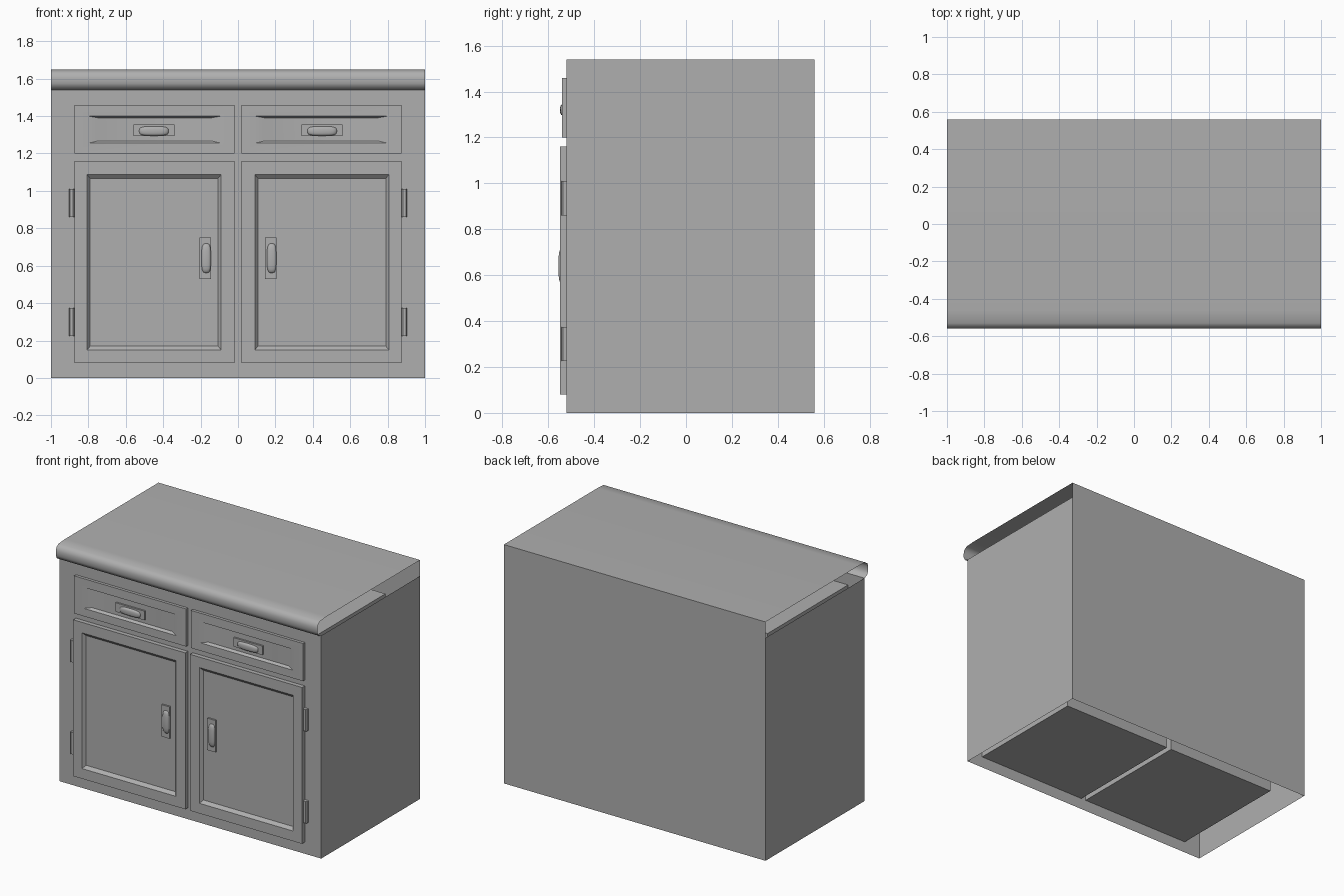
import bpy, bmesh, math
from mathutils import Matrix

if "Cube" in bpy.data.objects:
    bpy.data.objects.remove(bpy.data.objects["Cube"])

FRONT, BACK = -0.52, 0.56

# Mid grey paint shared by every part
grey = bpy.data.materials.new("grey_paint")
grey.diffuse_color = (0.43, 0.43, 0.43, 1)
grey.use_nodes = True
grey.node_tree.nodes["Principled BSDF"].inputs["Base Color"].default_value = grey.diffuse_color


def finish(bm, name, smooth=None):
    bmesh.ops.recalc_face_normals(bm, faces=bm.faces)
    me = bpy.data.meshes.new(name)
    bm.to_mesh(me)
    bm.free()
    me.materials.append(grey)
    ob = bpy.data.objects.new(name, me)
    bpy.context.collection.objects.link(ob)
    if smooth:
        bpy.ops.object.select_all(action='DESELECT')
        ob.select_set(True)
        bpy.context.view_layer.objects.active = ob
        bpy.ops.object.shade_smooth_by_angle(angle=math.radians(smooth))
    return ob


def add_box(bm, x0, x1, y0, y1, z0, z1):
    m = Matrix.Translation(((x0 + x1) / 2, (y0 + y1) / 2, (z0 + z1) / 2))
    m = m @ Matrix.Diagonal((abs(x1 - x0), y1 - y0, z1 - z0, 1))
    return bmesh.ops.create_cube(bm, size=1, matrix=m)['verts']


def open_box(name, x0, x1, z0, z1, depth):
    # Compartment shell without its front face
    bm = bmesh.new()
    add_box(bm, x0, x1, FRONT, depth, z0, z1)
    front = [f for f in bm.faces if f.calc_center_median().y < FRONT + 1e-4]
    bmesh.ops.delete(bm, geom=front, context='FACES')
    return finish(bm, name)


def recessed_panel(name, outer, rim, floor, y_front, y_floor, smooth=None):
    # Stacked rectangles (x0, x1, z0, z1) joined from the back edge to the recess floor
    bm = bmesh.new()
    rings = []
    for (x0, x1, z0, z1), y in ((outer, FRONT), (outer, y_front), (rim, y_front), (floor, y_floor)):
        rings.append([bm.verts.new((x, y, z)) for x, z in ((x0, z0), (x1, z0), (x1, z1), (x0, z1))])
    for a, b in zip(rings, rings[1:]):
        for i in range(4):
            j = (i + 1) % 4
            bm.faces.new((a[i], a[j], b[j], b[i]))
    bm.faces.new(rings[-1])
    return finish(bm, name, smooth)


def handle(name, x, z, y, upright):
    # Back plate with a rounded pull, lying along x or turned upright
    bm = bmesh.new()
    add_box(bm, -0.11, 0.11, -0.012, 0, -0.031, 0.031)
    pull = bmesh.ops.create_uvsphere(bm, u_segments=20, v_segments=12, radius=1)['verts']
    for v in pull:
        sx, sy, sz = (math.copysign(abs(c) ** 0.6, c) for c in v.co)
        v.co = (sx * 0.081, min(sy, 0) * 0.026, sz * 0.026 - 0.005)
    ob = finish(bm, name, 40)
    ob.location = (x, y, z)
    if upright:
        ob.rotation_euler = (0, -math.pi / 2, 0)
    return ob


# Cabinet walls: open at the bottom, back reaches up to the worktop
bm = bmesh.new()
corners = [(-1, FRONT, 1.54), (1, FRONT, 1.54), (1, BACK, 1.54), (-1, BACK, 1.54)]
for i in range(4):
    (xa, ya, h), (xb, yb, _) = corners[i], corners[(i + 1) % 4]
    h = 1.65 if i == 2 else h
    bm.faces.new([bm.verts.new(p) for p in ((xa, ya, 0), (xb, yb, 0), (xb, yb, h), (xa, ya, h))])
finish(bm, "cabinet_walls")

# Worktop: sheet with a rolled front edge, open at the ends
profile = [(BACK, 1.65), (-0.46, 1.65), (-0.53, 1.645), (-0.553, 1.63),
           (-0.56, 1.605), (-0.56, 1.575), (-0.548, 1.55), (FRONT, 1.54)]
bm = bmesh.new()
rows = [[bm.verts.new((x, y, z)) for x in (-1, 1)] for y, z in profile]
for a, b in zip(rows, rows[1:]):
    bm.faces.new((a[0], a[1], b[1], b[0]))
finish(bm, "worktop", 60)

for side, s in (("left", -1), ("right", 1)):
    def span(a, b):
        return tuple(sorted((s * a, s * b)))

    # Inner compartments
    open_box(side + "_cupboard_box", *span(0.018, 0.875), 0.08, 1.16, 0.36)
    open_box(side + "_drawer_box", *span(0.018, 0.875), 1.20, 1.46, 0.36)

    # Door and drawer fronts
    recessed_panel(side + "_door", (*span(0.018, 0.875), 0.08, 1.16),
                   (*span(0.09, 0.807), 0.15, 1.088),
                   (*span(0.107, 0.79), 0.17, 1.066), -0.55, -0.53)
    recessed_panel(side + "_drawer_front", (*span(0.018, 0.875), 1.20, 1.46),
                   (*span(0.09, 0.80), 1.255, 1.40),
                   (*span(0.14, 0.75), 1.267, 1.391), -0.54, -0.523, 28)

    # Handles
    handle(side + "_drawer_handle", s * 0.45, 1.325, -0.523, False)
    handle(side + "_door_handle", s * 0.175, 0.64, -0.53, True)

    # Hinges
    for level, z in (("lower", 0.225), ("upper", 0.86)):
        bm = bmesh.new()
        add_box(bm, *span(0.875, 0.904), -0.543, FRONT, z, z + 0.15)
        edges = [e for e in bm.edges if all(v.co.y < -0.54 for v in e.verts)
                 and abs(e.verts[0].co.x - e.verts[1].co.x) < 1e-4]
        bmesh.ops.bevel(bm, geom=edges, offset=0.006, segments=1, affect='EDGES')
        finish(bm, f"{side}_{level}_hinge")
